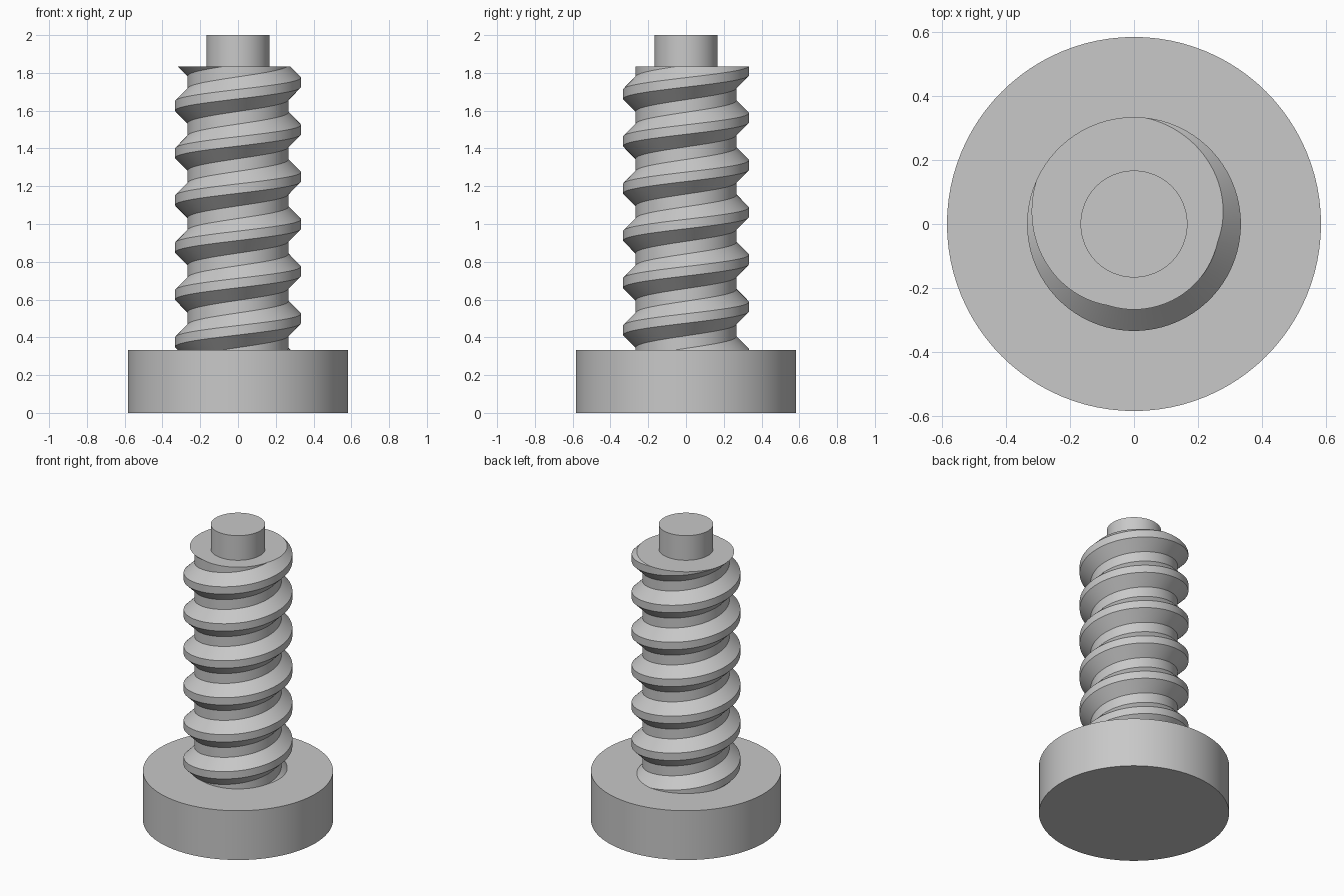
import bpy, bmesh
from math import cos, sin, tau, radians

if "Cube" in bpy.data.objects:
    bpy.data.objects.remove(bpy.data.objects["Cube"], do_unlink=True)

SEGMENTS = 96
PITCH = 0.25
TURNS = 8
BASE_TOP, THREAD_TOP, PIN_TOP = 0.3333, 1.8333, 2.0
ROOT, CREST = 0.2667, 0.3333
# One pitch of the thread: height offset from the crest centre, radius
PROFILE = [(-0.025, CREST), (0.025, CREST), (0.0917, ROOT), (0.1583, ROOT)]

grey = bpy.data.materials.new("plain_grey")
grey.use_nodes = True
grey.diffuse_color = (0.58, 0.58, 0.58, 1)
grey.node_tree.nodes["Principled BSDF"].inputs["Base Color"].default_value = grey.diffuse_color


def finish(name, bm):
    bmesh.ops.recalc_face_normals(bm, faces=bm.faces)
    mesh = bpy.data.meshes.new(name)
    bm.to_mesh(mesh)
    bm.free()
    mesh.materials.append(grey)
    obj = bpy.data.objects.new(name, mesh)
    bpy.context.collection.objects.link(obj)
    bpy.ops.object.select_all(action="DESELECT")
    obj.select_set(True)
    bpy.context.view_layer.objects.active = obj
    bpy.ops.object.shade_smooth_by_angle(angle=radians(25))


def disc(name, radius, bottom, top):
    bm = bmesh.new()
    made = bmesh.ops.create_cone(bm, cap_ends=True, segments=SEGMENTS, radius1=radius,
                                 radius2=radius, depth=top - bottom)
    bmesh.ops.translate(bm, verts=made["verts"], vec=(0, 0, (top + bottom) / 2))
    finish(name, bm)


def cut(bm, height, direction):
    # Trim everything beyond a level plane and close the opening
    geom = bm.verts[:] + bm.edges[:] + bm.faces[:]
    bmesh.ops.bisect_plane(bm, geom=geom, dist=1e-6, plane_co=(0, 0, height),
                           plane_no=(0, 0, direction), clear_outer=True)
    rim = [e for e in bm.edges if e.is_boundary
           and all(abs(v.co.z - height) < 1e-5 for v in e.verts)]
    bmesh.ops.holes_fill(bm, edges=rim, sides=0)


# Round base and top pin
disc("base", 0.583, 0, BASE_TOP)
disc("top_pin", 0.1667, THREAD_TOP, PIN_TOP)

# Threaded shaft: one profile swept as a helix, each turn joined to the next
bm = bmesh.new()
rows = []
for i in range(SEGMENTS * (TURNS + 1) + 1):
    angle = tau * i / SEGMENTS
    rise = PITCH * i / SEGMENTS
    rows.append([bm.verts.new((r * cos(angle), r * sin(angle), rise + dz))
                 for dz, r in PROFILE])
for i in range(SEGMENTS * TURNS):
    low = rows[i] + [rows[i + SEGMENTS][0]]
    high = rows[i + 1] + [rows[i + 1 + SEGMENTS][0]]
    for j in range(len(PROFILE)):
        bm.faces.new((low[j], high[j], high[j + 1], low[j + 1]))
cut(bm, THREAD_TOP, 1)
cut(bm, BASE_TOP - 0.01, -1)
finish("threaded_shaft", bm)
